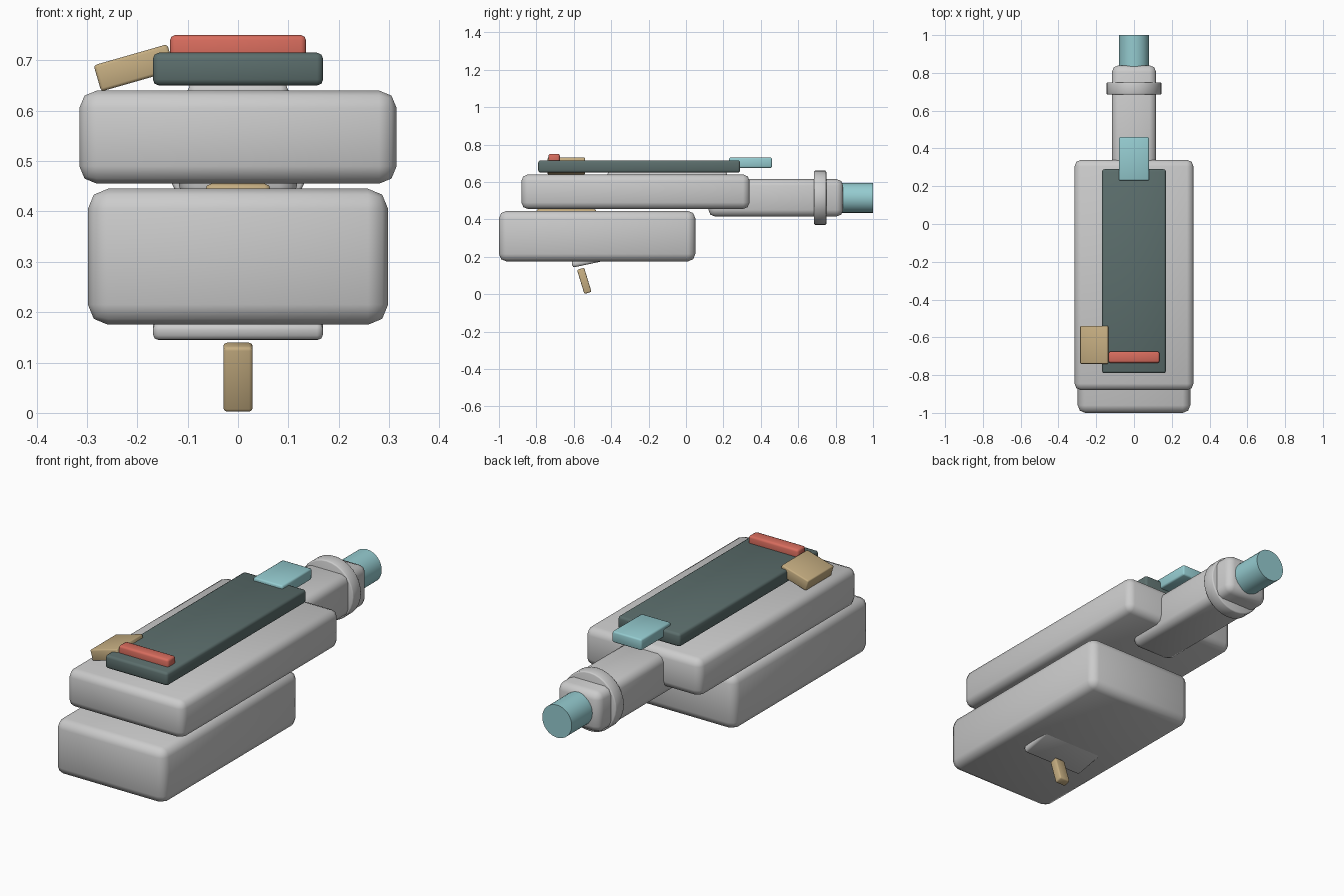
import bpy, math

if "Cube" in bpy.data.objects:
    bpy.data.objects.remove(bpy.data.objects["Cube"])


def material(name, rgb):
    m = bpy.data.materials.new(name)
    m.diffuse_color = (*rgb, 1)
    m.use_nodes = True
    m.node_tree.nodes["Principled BSDF"].inputs["Base Color"].default_value = m.diffuse_color
    return m


GREY = material("light_grey", (0.60, 0.60, 0.60))
SLATE = material("dark_slate", (0.105, 0.155, 0.15))
AQUA = material("aqua", (0.30, 0.60, 0.63))
TAN = material("tan", (0.56, 0.42, 0.22))
RED = material("coral_red", (0.68, 0.15, 0.11))


def finish(ob, name, mat, bevel, segments):
    """Apply scale, colour, rounded edges and smooth shading."""
    ob.name = name
    ob.data.materials.append(mat)
    bpy.ops.object.transform_apply(location=False, rotation=False, scale=True)
    if bevel:
        mod = ob.modifiers.new("rounded_edges", "BEVEL")
        mod.width = bevel
        mod.segments = segments
        mod.limit_method = "ANGLE"
        mod.angle_limit = math.radians(40)
        bpy.ops.object.modifier_apply(modifier=mod.name)
    bpy.ops.object.shade_smooth_by_angle(angle=math.radians(50))
    return ob


def block(name, mat, center, size, bevel, segments=2, tilt_x=0, tilt_y=0):
    """Rounded box from its centre and full size."""
    bpy.ops.mesh.primitive_cube_add(size=1, location=center)
    ob = bpy.context.object
    ob.scale = size
    finish(ob, name, mat, bevel, segments)
    ob.rotation_euler = (math.radians(tilt_x), math.radians(tilt_y), 0)
    return ob


def drum(name, mat, y0, y1, z, radius, bevel=0):
    """Cylinder lying along y."""
    bpy.ops.mesh.primitive_cylinder_add(
        vertices=32, radius=radius, depth=y1 - y0,
        location=(0, (y0 + y1) / 2, z), rotation=(math.pi / 2, 0, 0))
    return finish(bpy.context.object, name, mat, bevel, 2)


# Main stacked bodies
block("lower_body", GREY, (0, -0.475, 0.31), (0.596, 1.05, 0.27), 0.04)
block("upper_body", GREY, (0, -0.27, 0.5475), (0.63, 1.22, 0.185), 0.035)
block("body_spacer", TAN, (0, -0.64, 0.43), (0.13, 0.32, 0.05), 0.012)

# Rear neck with collar and end plug
block("neck", GREY, (0, 0.48, 0.515), (0.234, 0.72, 0.20), 0.035)
drum("collar", GREY, 0.685, 0.75, 0.515, 0.145, 0.006)
drum("end_plug", AQUA, 0.78, 1.0, 0.515, 0.08)

# Top deck and its fittings
block("deck_riser", GREY, (0, -0.10, 0.63), (0.20, 0.64, 0.05), 0.015)
block("top_deck", SLATE, (0, -0.25, 0.6825), (0.338, 1.08, 0.065), 0.012)
block("rear_tab", AQUA, (0, 0.345, 0.7025), (0.16, 0.23, 0.055), 0.008)
block("front_bar", RED, (0, -0.705, 0.72), (0.27, 0.06, 0.06), 0.01)
block("side_tab", TAN, (-0.206, -0.64, 0.685), (0.152, 0.20, 0.054), 0.006,
      tilt_y=-16)

# Underside flap and lever
block("under_flap", GREY, (0, -0.492, 0.184), (0.338, 0.24, 0.035), 0.012,
      tilt_x=12)
block("lever", TAN, (0, -0.544, 0.071), (0.058, 0.04, 0.135), 0.007,
      tilt_x=17)
